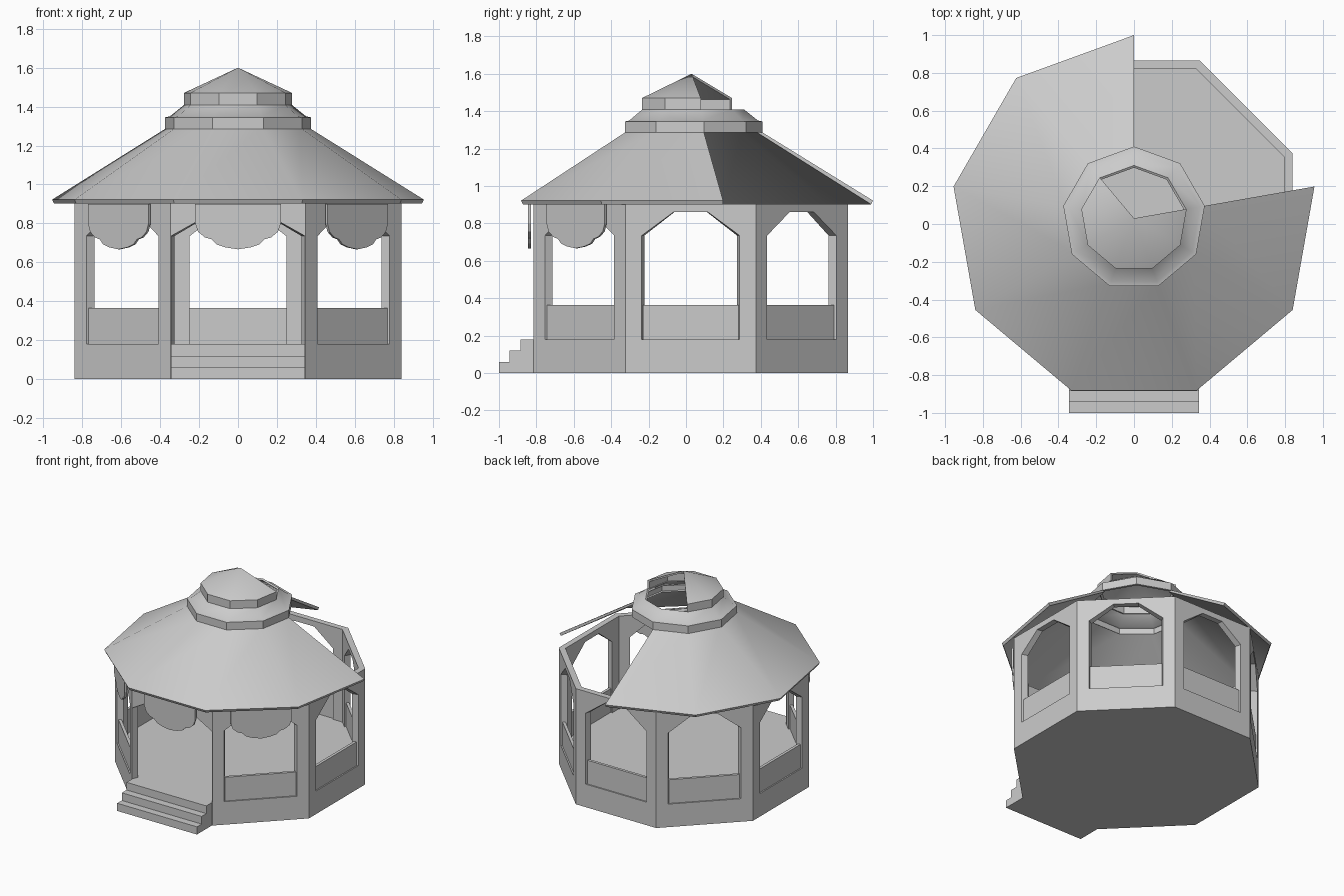
import bpy, bmesh, math
from mathutils import Matrix, Vector

if "Cube" in bpy.data.objects:
    bpy.data.objects.remove(bpy.data.objects["Cube"])

CY = 0.025          # plan centre of the pavilion
AP = 0.84           # octagon apothem
HALF = AP * math.tan(math.pi / 8)
FLOOR, TOP = 0.18, 0.905


def finish(bm, name):
    bmesh.ops.remove_doubles(bm, verts=bm.verts, dist=1e-5)
    bmesh.ops.recalc_face_normals(bm, faces=bm.faces)
    me = bpy.data.meshes.new(name)
    bm.to_mesh(me)
    bm.free()
    ob = bpy.data.objects.new(name, me)
    bpy.context.collection.objects.link(ob)
    return ob


def loft(bm, a, b):
    """Solid between two matching point loops."""
    va, vb = [bm.verts.new(p) for p in a], [bm.verts.new(p) for p in b]
    bm.faces.new(va)
    bm.faces.new(vb[::-1])
    n = len(va)
    for i in range(n):
        j = (i + 1) % n
        bm.faces.new((va[i], vb[i], vb[j], va[j]))


def side_panel(name, outline, d0, d1, k, taper=False):
    """Outline (x, z) on octagon side k (0 = front), from depth d0 to d1 inside the face."""
    bm = bmesh.new()
    rings = []
    for d in (d0, d1):
        s = (AP - d) / AP if taper else 1.0
        m = Matrix.Translation((0, CY, 0)) @ Matrix.Rotation(k * math.pi / 4, 4, 'Z')
        rings.append([m @ Vector((x * s, -(AP - d), z)) for x, z in outline])
    loft(bm, *rings)
    return finish(bm, name)


def revolve(name, profile, start, steps):
    """Nine-sided sweep of a closed (r, z) profile; open sweeps get end faces."""
    bm = bmesh.new()
    cols = []
    for i in range(steps + 1):
        a = math.radians(start + 40 * i)
        cols.append([bm.verts.new((r * math.cos(a), 0.03 + r * math.sin(a), z)) for r, z in profile])
    n = len(profile)
    for c, d in zip(cols, cols[1:]):
        for i in range(n):
            j = (i + 1) % n
            if profile[i][0] == 0 and profile[j][0] == 0:
                continue
            if profile[i][0] == 0:
                bm.faces.new((c[i], d[j], c[j]))
            elif profile[j][0] == 0:
                bm.faces.new((c[i], d[i], c[j]))
            else:
                bm.faces.new((c[i], d[i], d[j], c[j]))
    if steps < 9:
        bm.faces.new(cols[0])
        bm.faces.new(cols[-1][::-1])
    bmesh.ops.delete(bm, geom=[v for v in bm.verts if not v.link_faces], context='VERTS')
    ob = finish(bm, name)
    bpy.ops.object.select_all(action='DESELECT')
    bpy.context.view_layer.objects.active = ob
    ob.select_set(True)
    bpy.ops.object.shade_smooth_by_angle(angle=math.radians(30))
    return ob


# octagonal base
bm = bmesh.new()
R = AP / math.cos(math.pi / 8)
ring = [(R * math.cos(math.pi / 8 + i * math.pi / 4),
         CY + R * math.sin(math.pi / 8 + i * math.pi / 4)) for i in range(8)]
loft(bm, [(x, y, 0) for x, y in ring], [(x, y, FLOOR) for x, y in ring])
finish(bm, "base_floor")

# walls with chamfered openings, and the low boards in seven of them
board = [(-0.255, FLOOR), (0.255, FLOOR), (0.255, 0.365), (-0.255, 0.365)]
for k in range(8):
    w, c = (0.345, 0.118) if k == 0 else (0.262, 0.09)
    arch = [(-HALF, FLOOR), (-HALF, TOP), (HALF, TOP), (HALF, FLOOR),
            (w, FLOOR), (w, 0.735), (c, 0.862), (-c, 0.862), (-w, 0.735), (-w, FLOOR)]
    side_panel(f"wall_{k}", arch, 0, 0.045, k, taper=True)
    if k:
        side_panel(f"parapet_board_{k}", board, 0.01, 0.032, k)

# scalloped hangings on the three front sides
half = [(0.22, 0.90), (0.22, 0.80), (0.205, 0.757), (0.17, 0.728), (0.135, 0.718),
        (0.11, 0.692), (0.065, 0.677)]
scallop = half + [(0, 0.667)] + [(-x, z) for x, z in reversed(half)]
for k, label in ((-1, "left"), (0, "front"), (1, "right")):
    side_panel(f"scalloped_hanging_{label}", scallop, -0.03, -0.015, k)

# entrance steps, one stepped profile swept sideways
prof = [(-1, 0), (-1, 0.06), (-0.943, 0.06), (-0.943, 0.12),
        (-0.885, 0.12), (-0.885, FLOOR), (CY - AP, FLOOR), (CY - AP, 0)]
bm = bmesh.new()
loft(bm, [(-0.345, y, z) for y, z in prof], [(0.345, y, z) for y, z in prof])
finish(bm, "entrance_steps")

# main roof, two of nine sectors missing
revolve("main_roof", [(0.97, 0.922), (0.365, 1.295), (0.352, 1.285), (0.96, 0.902)], 90, 7)
# middle tier: band and sloped collar
revolve("middle_tier", [(0.38, 1.285), (0.38, 1.345), (0.355, 1.35), (0.28, 1.41),
                        (0.268, 1.402), (0.345, 1.338), (0.36, 1.335), (0.36, 1.285)], 90, 9)
# top cap, three of nine sectors missing
revolve("top_cap", [(0, 1.6), (0.283, 1.47), (0.283, 1.408), (0.268, 1.408),
                    (0.268, 1.463), (0, 1.587)], 130, 6)
